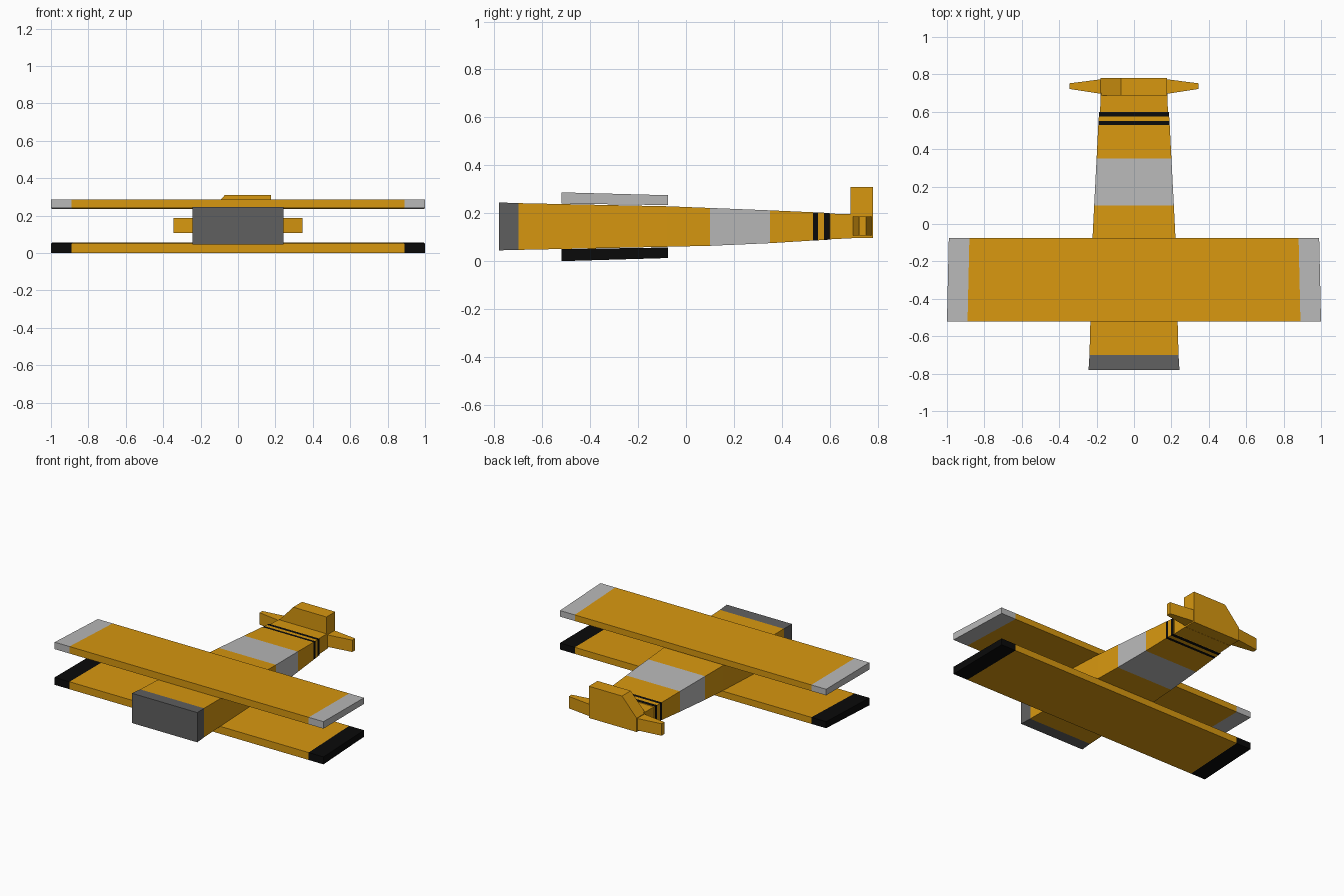
import bpy

if "Cube" in bpy.data.objects:
    bpy.data.objects.remove(bpy.data.objects["Cube"])


def material(name, rgb):
    m = bpy.data.materials.new(name)
    m.diffuse_color = (*rgb, 1)
    m.use_nodes = True
    m.node_tree.nodes["Principled BSDF"].inputs["Base Color"].default_value = m.diffuse_color
    return m


ORANGE = material("orange", (0.68, 0.31, 0.005))
SILVER = material("silver", (0.48, 0.48, 0.48))
GREY = material("dark_grey", (0.115, 0.115, 0.115))
BLACK = material("black", (0.003, 0.003, 0.003))


def loft(name, rings, mats):
    """Skin matching rings of points; one material per segment between rings."""
    n = len(rings[0])
    verts = [p for ring in rings for p in ring]
    faces = [tuple(range(n)), tuple(range(len(verts) - n, len(verts)))]
    face_mats = [mats[0], mats[-1]]
    for s, mat in enumerate(mats):
        for i in range(n):
            j = (i + 1) % n
            faces.append((s * n + i, s * n + j, (s + 1) * n + j, (s + 1) * n + i))
            face_mats.append(mat)
    mesh = bpy.data.meshes.new(name)
    mesh.from_pydata(verts, [], faces)
    slots = list(dict.fromkeys(mats))
    for m in slots:
        mesh.materials.append(m)
    for poly, m in zip(mesh.polygons, face_mats):
        poly.material_index = slots.index(m)
    obj = bpy.data.objects.new(name, mesh)
    bpy.context.collection.objects.link(obj)
    # consistent outward normals
    bpy.context.view_layer.objects.active = obj
    obj.select_set(True)
    bpy.ops.object.mode_set(mode='EDIT')
    bpy.ops.mesh.select_all(action='SELECT')
    bpy.ops.mesh.normals_make_consistent(inside=False)
    bpy.ops.object.mode_set(mode='OBJECT')
    obj.select_set(False)
    return obj


# Fuselage: tapering box with painted bands (y, half width, bottom, top)
stations = [
    (-0.78, 0.243, 0.045, 0.245), (-0.70, 0.238, 0.047, 0.242),
    (-0.08, 0.222, 0.060, 0.229), (0.10, 0.213, 0.064, 0.222),
    (0.35, 0.200, 0.075, 0.212), (0.53, 0.191, 0.086, 0.204),
    (0.55, 0.190, 0.087, 0.203), (0.575, 0.188, 0.088, 0.202),
    (0.598, 0.187, 0.090, 0.201), (0.60, 0.181, 0.091, 0.198),
    (0.70, 0.179, 0.096, 0.197),
]
rings = [[(-w, y, b), (w, y, b), (w, y, t), (-w, y, t)] for y, w, b, t in stations]
loft("fuselage", rings, [GREY, ORANGE, ORANGE, SILVER, ORANGE, BLACK,
                         ORANGE, BLACK, ORANGE, ORANGE])


# Wings: slightly tilted slabs with coloured tips
def wing(name, front, rear, tip):
    def ring(xf, xr):
        return [(xf, -0.52, front[0]), (xr, -0.075, rear[0]),
                (xr, -0.075, rear[1]), (xf, -0.52, front[1])]
    loft(name, [ring(-1, -0.99), ring(-0.89, -0.88), ring(0.89, 0.88), ring(1, 0.99)],
         [tip, ORANGE, tip])


wing("upper_wing", (0.240, 0.287), (0.234, 0.275), SILVER)
wing("lower_wing", (0.0, 0.050), (0.013, 0.057), BLACK)

# Tail fin: thick block with one clipped upper corner
fin = [(-0.179, 0.097), (0.177, 0.097), (0.177, 0.31), (-0.07, 0.31), (-0.179, 0.19)]
loft("tail_fin", [[(x, y, z) for x, z in fin] for y in (0.687, 0.78)], [ORANGE])

# Tailplanes: tapered on both sides
for side, s in (("left", -1), ("right", 1)):
    loft(side + "_tailplane",
         [[(s * x, a, 0.106), (s * x, b, 0.106), (s * x, b, 0.186), (s * x, a, 0.186)]
          for x, a, b in ((0.15, 0.692, 0.777), (0.345, 0.722, 0.752))], [ORANGE])
